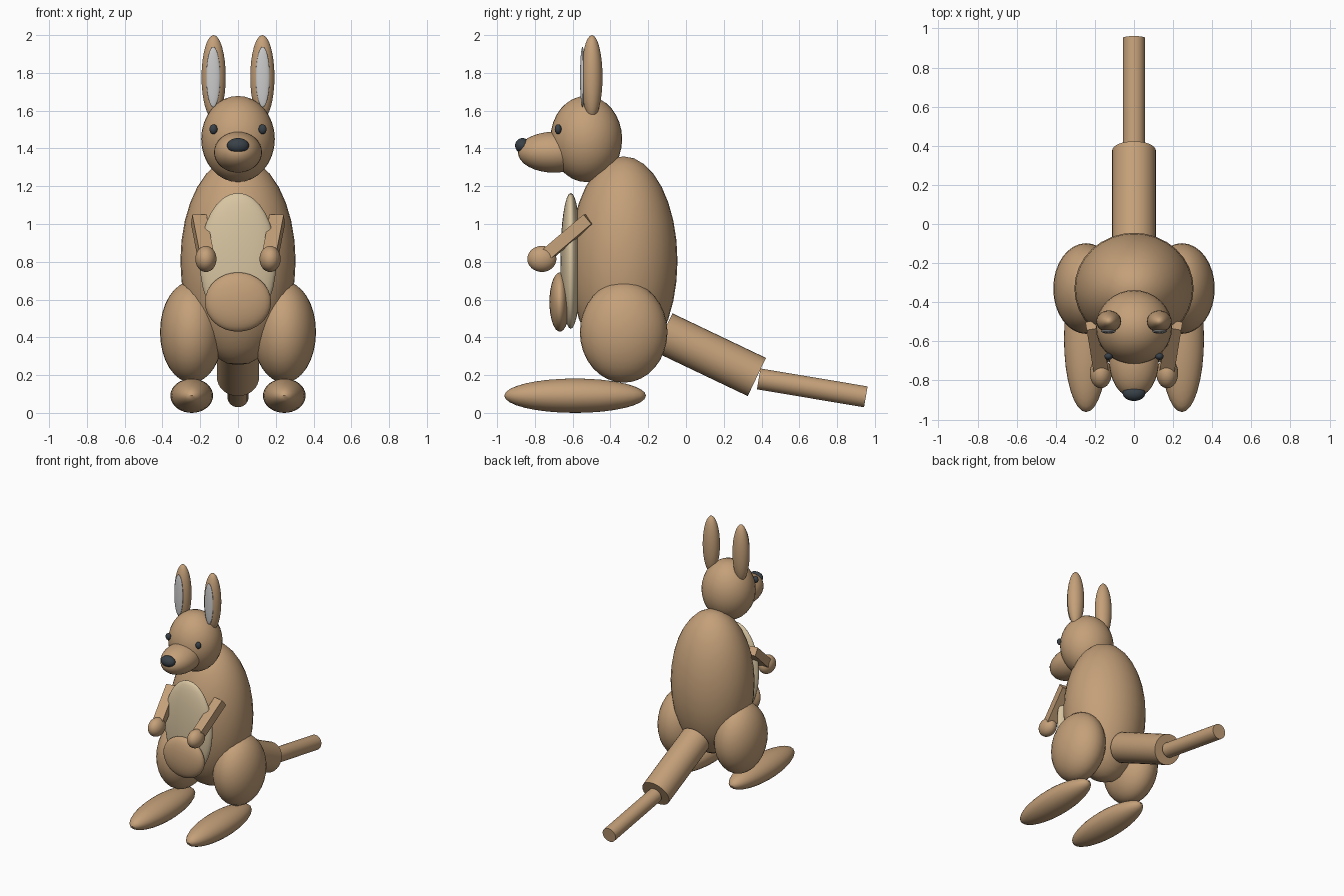
import bpy
import math
from mathutils import Vector

if "Cube" in bpy.data.objects:
    bpy.data.objects.remove(bpy.data.objects["Cube"])


def material(name, rgb):
    m = bpy.data.materials.new(name)
    m.diffuse_color = (*rgb, 1)
    m.use_nodes = True
    m.node_tree.nodes["Principled BSDF"].inputs["Base Color"].default_value = m.diffuse_color
    return m


FUR = material("fur", (0.55, 0.35, 0.19))
CREAM = material("cream", (0.69, 0.56, 0.36))
DARK = material("dark", (0.04, 0.053, 0.065))


def finish(name, mat, angle=40):
    ob = bpy.context.object
    ob.name = name
    bpy.ops.object.transform_apply(location=False, rotation=False, scale=True)
    bpy.ops.object.shade_smooth_by_angle(angle=math.radians(angle))
    if mat:
        ob.data.materials.append(mat)
    return ob


def ball(name, loc, radii, mat):
    bpy.ops.mesh.primitive_uv_sphere_add(segments=32, ring_count=16, radius=1, location=loc)
    bpy.context.object.scale = radii
    return finish(name, mat)


def rod(name, a, b, r, mat):
    a, b = Vector(a), Vector(b)
    bpy.ops.mesh.primitive_cylinder_add(vertices=32, radius=r, depth=(b - a).length,
                                        location=(a + b) / 2)
    bpy.context.object.rotation_euler = (b - a).to_track_quat('Z', 'Y').to_euler()
    return finish(name, mat)


def bar(name, a, b, width, thick, mat):
    a, b = Vector(a), Vector(b)
    bpy.ops.mesh.primitive_cube_add(size=1, location=(a + b) / 2)
    ob = bpy.context.object
    ob.scale = (width, thick, (b - a).length)
    ob.rotation_euler = (b - a).to_track_quat('Z', 'Y').to_euler()
    return finish(name, mat)


# torso, belly patch and pouch
ball("body", (0, -0.33, 0.805), (0.305, 0.285, 0.553), FUR)
ball("belly", (0, -0.61, 0.805), (0.203, 0.055, 0.36), CREAM)
ball("pouch", (0, -0.668, 0.587), (0.175, 0.055, 0.157), FUR)

# head
ball("head", (0, -0.528, 1.45), (0.195, 0.19, 0.228), FUR)
ball("snout", (0, -0.70, 1.38), (0.127, 0.19, 0.108), FUR)
ball("nose", (0, -0.865, 1.415), (0.058, 0.04, 0.04), DARK)

# two-part tail
rod("tail_base", (0, -0.12, 0.426), (0, 0.375, 0.19), 0.112, FUR)
rod("tail_tip", (0, 0.385, 0.18), (0, 0.952, 0.085), 0.056, FUR)

# paired parts
for side, s in (("left", 1), ("right", -1)):
    ball(f"{side}_eye", (s * 0.13, -0.677, 1.502), (0.021, 0.018, 0.026), DARK)
    ball(f"{side}_ear", (s * 0.129, -0.498, 1.778), (0.064, 0.056, 0.222), FUR)
    ball(f"{side}_inner_ear", (s * 0.131, -0.548, 1.778), (0.037, 0.013, 0.16), None)
    bar(f"{side}_arm", (s * 0.208, -0.516, 1.025), (s * 0.17, -0.745, 0.83), 0.076, 0.065, FUR)
    ball(f"{side}_paw", (s * 0.17, -0.763, 0.815), (0.056, 0.077, 0.069), FUR)
    ball(f"{side}_thigh", (s * 0.245, -0.33, 0.428), (0.168, 0.232, 0.268), FUR)
    ball(f"{side}_foot", (s * 0.245, -0.587, 0.091), (0.113, 0.375, 0.091), FUR)
